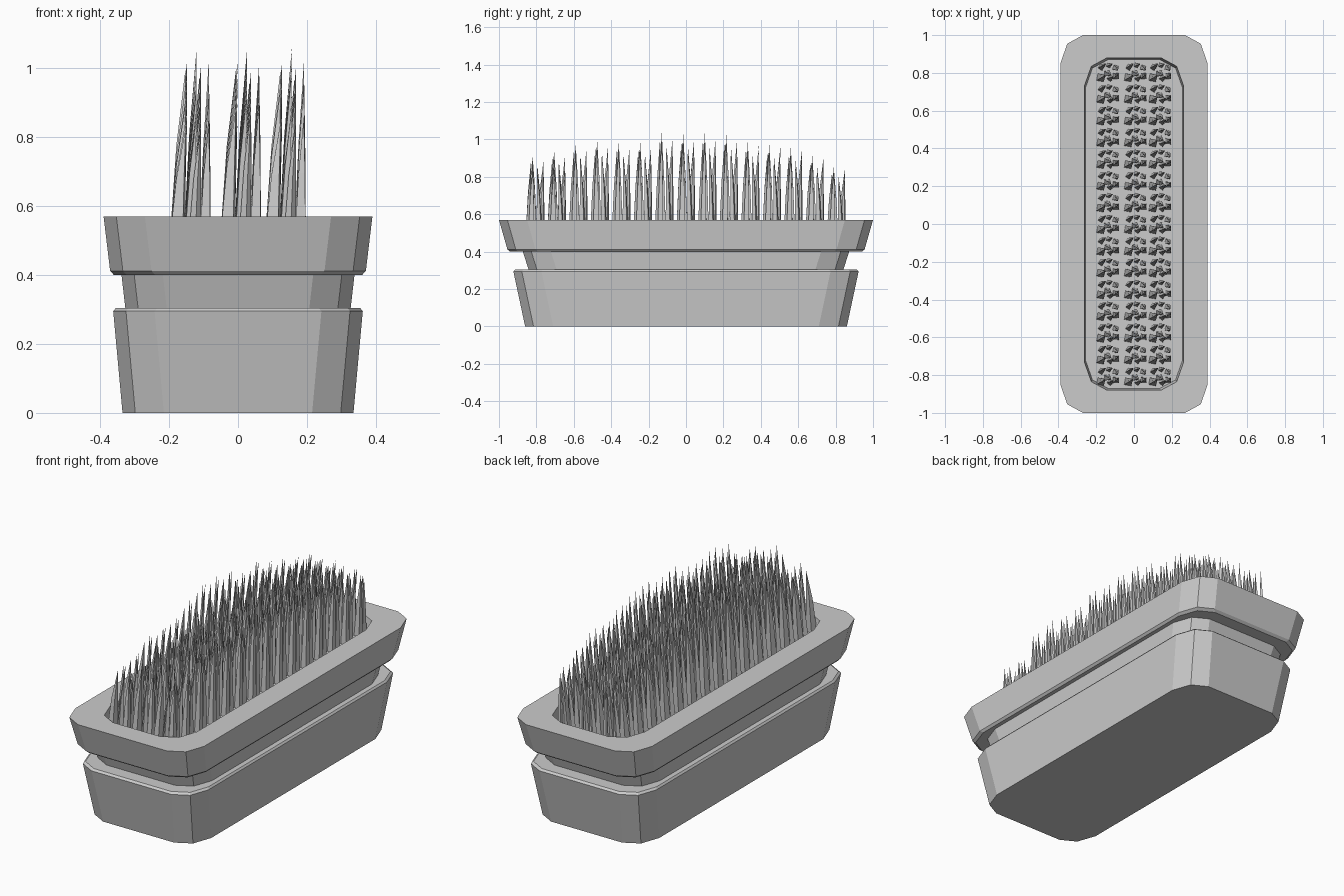
import bpy, bmesh, math, random

if "Cube" in bpy.data.objects:
    bpy.data.objects.remove(bpy.data.objects["Cube"])

random.seed(4)


def make_object(name, bm):
    bmesh.ops.recalc_face_normals(bm, faces=bm.faces[:])
    mesh = bpy.data.meshes.new(name)
    bm.to_mesh(mesh)
    bm.free()
    obj = bpy.data.objects.new(name, mesh)
    bpy.context.collection.objects.link(obj)
    return obj


def ring(bm, hx, hy, z):
    # rectangle whose corners are cut by two facets each
    corner = [(hx, hy - 0.15), (hx - 0.037, hy - 0.045), (hx - 0.12, hy)]
    pts = corner + [(-x, y) for x, y in corner[::-1]]
    pts += [(-x, -y) for x, y in pts]
    return [bm.verts.new((x, y, z)) for x, y in pts]


def bridge(bm, a, b):
    for i in range(len(a)):
        j = (i + 1) % len(a)
        bm.faces.new((a[i], a[j], b[j], b[i]))


# planter body: base, recessed neck, flared rim and inner cavity
profile = [
    (0.335, 0.86, 0.0), (0.362, 0.923, 0.295), (0.354, 0.912, 0.305),
    (0.327, 0.842, 0.305), (0.338, 0.872, 0.40), (0.36, 0.942, 0.40),
    (0.371, 0.955, 0.412), (0.39, 1.0, 0.57), (0.263, 0.88, 0.57),
    (0.257, 0.87, 0.50),
]
bm = bmesh.new()
rings = [ring(bm, *p) for p in profile]
for a, b in zip(rings, rings[1:]):
    bridge(bm, a, b)
bm.faces.new(rings[0])
bm.faces.new(rings[-1])
make_object("planter", bm)


def blade(bm, x, y, lean_x, lean_y, w, z0, h, turn):
    # four-sided spike with one bend, tapering to a point
    levels = []
    for t, s in ((0.0, 1.0), (0.55, 0.6)):
        levels.append([bm.verts.new((
            x + lean_x * t ** 1.4 + w * s * math.cos(turn + k * math.pi / 2),
            y + lean_y * t ** 1.4 + w * s * math.sin(turn + k * math.pi / 2),
            z0 + h * t)) for k in range(4)])
    tip = bm.verts.new((x + lean_x, y + lean_y, z0 + h))
    bridge(bm, *levels)
    for k in range(4):
        bm.faces.new((levels[1][k], levels[1][(k + 1) % 4], tip))
    bm.faces.new(levels[0])


# one tuft: x, y, lean x, lean y, half width, relative height, turn
tuft = [
    (-0.038, -0.030, 0.024, 0.012, 0.027, 0.90, 0.6),
    (-0.035, 0.024, 0.025, 0.020, 0.018, 0.93, 0.2),
    (-0.004, -0.008, 0.022, -0.008, 0.020, 1.00, 0.9),
    (0.004, 0.035, 0.022, 0.008, 0.015, 0.85, 0.4),
    (0.012, -0.034, 0.018, 0.010, 0.018, 0.90, 0.1),
    (0.043, -0.022, 0.010, 0.008, 0.022, 0.93, 0.75),
    (0.040, 0.022, 0.014, -0.012, 0.018, 0.86, 0.5),
]

# grass: three columns of fifteen tufts, tallest near the middle
bm = bmesh.new()
for cx in (-0.138, 0.008, 0.138):
    for row in range(15):
        cy = -0.805 + row * 0.115
        height = 0.53 - 0.14 * (cy / 0.82) ** 2 + random.uniform(-0.05, 0.04)
        for x, y, lx, ly, w, h, turn in tuft:
            blade(bm, cx + x, cy + y, lx, ly, w, 0.498, height * h, turn)
make_object("grass", bm)
